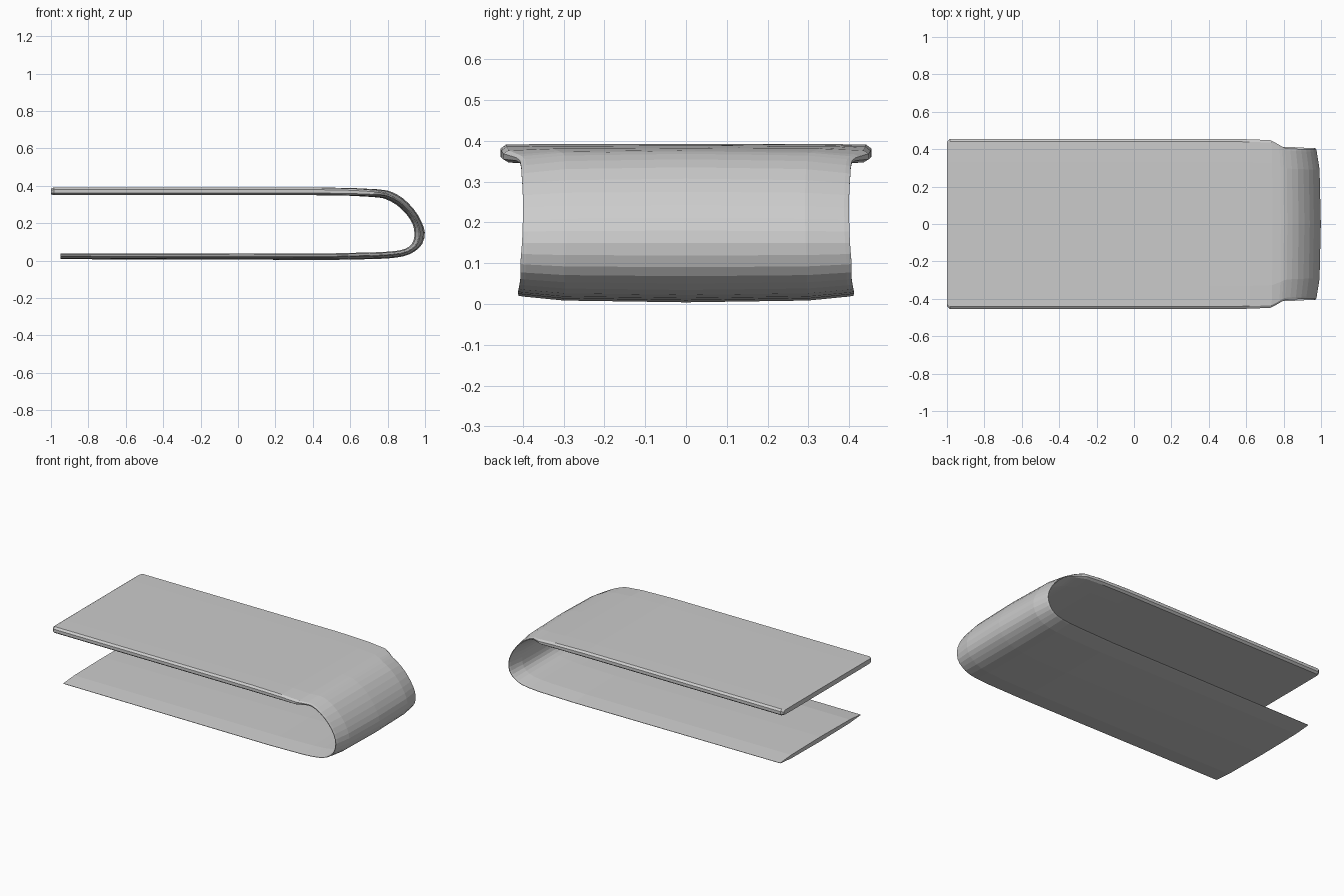
import bpy, bmesh
from mathutils import Vector

cube = bpy.data.objects.get("Cube")
if cube:
    bpy.data.objects.remove(cube, do_unlink=True)

steel = bpy.data.materials.new("brushed_grey")
steel.use_nodes = True
grey = (0.6, 0.6, 0.6, 1)
steel.diffuse_color = grey
steel.node_tree.nodes["Principled BSDF"].inputs["Base Color"].default_value = grey

# Stations along the bent strip: outer x, z, inner x, z, half width,
# and how plate-like the section is (1 = rounded plate, 0 = thin-edged lens)
stations = [
    (-1.0, .385, -1.0, .355, .44, 1),
    (-.985, .392, -.985, .35, .455, 1),
    (.4, .392, .4, .35, .455, 1),
    (.62, .388, .6, .347, .453, .9),
    (.74, .382, .71, .341, .448, .7),
    (.785, .377, .755, .337, .425, .4),
    (.82, .368, .79, .329, .407, .15),
    (.88, .335, .845, .3, .403, 0),
    (.94, .275, .895, .255, .4, 0),
    (.98, .21, .932, .2, .4, 0),
    (.999, .15, .943, .15, .402, 0),
    (.985, .09, .938, .107, .406, 0),
    (.945, .05, .915, .075, .406, 0),
    (.88, .022, .86, .054, .41, 0),
    (.75, .009, .74, .045, .412, 0),
    (.5, .004, .5, .039, .41, 0),
    (-.95, .008, -.95, .037, .405, 0),
]

# Refine the tight bend with a smooth curve through the stations
def spline(a, b, c, d, t):
    return tuple(.5 * (2*q + (r-p)*t + (2*p-5*q+4*r-s)*t*t + (3*q-p-3*r+s)*t**3)
                 for p, q, r, s in zip(a, b, c, d))

path = []
for i, st in enumerate(stations):
    path.append(st)
    if 5 <= i <= 13:
        path.append(spline(stations[i-1], st, stations[i+1], stations[i+2], .5))

# Half section: fraction of width, lens thickness, plate thickness
half = [(1, .08, .45), (.97, .2, .95), (.73, .75, 1), (0, 1, 1)]
section = half + [(-v, a, b) for v, a, b in half[-2::-1]]

bm = bmesh.new()
rings = []
for ox, oz, ix, iz, width, plate in path:
    outer, inner = Vector((ox, 0, oz)), Vector((ix, 0, iz))
    mid, reach = (outer + inner) / 2, (outer - inner) / 2
    ring = []
    for side, pts in ((1, section), (-1, section[::-1])):
        for v, lens, flat in pts:
            t = lens + (flat - lens) * min(1, max(0, plate))
            ring.append(bm.verts.new(mid + reach * t * side + Vector((0, v * width, 0))))
    rings.append(ring)

# Skin the sections and close both free ends
for a, b in zip(rings, rings[1:]):
    for k in range(len(a)):
        n = (k + 1) % len(a)
        bm.faces.new((a[k], a[n], b[n], b[k]))
bm.faces.new(rings[0])
bm.faces.new(rings[-1][::-1])
bmesh.ops.recalc_face_normals(bm, faces=bm.faces[:])

mesh = bpy.data.meshes.new("folded_clip")
bm.to_mesh(mesh)
bm.free()
mesh.materials.append(steel)
clip = bpy.data.objects.new("folded_clip", mesh)
bpy.context.collection.objects.link(clip)
